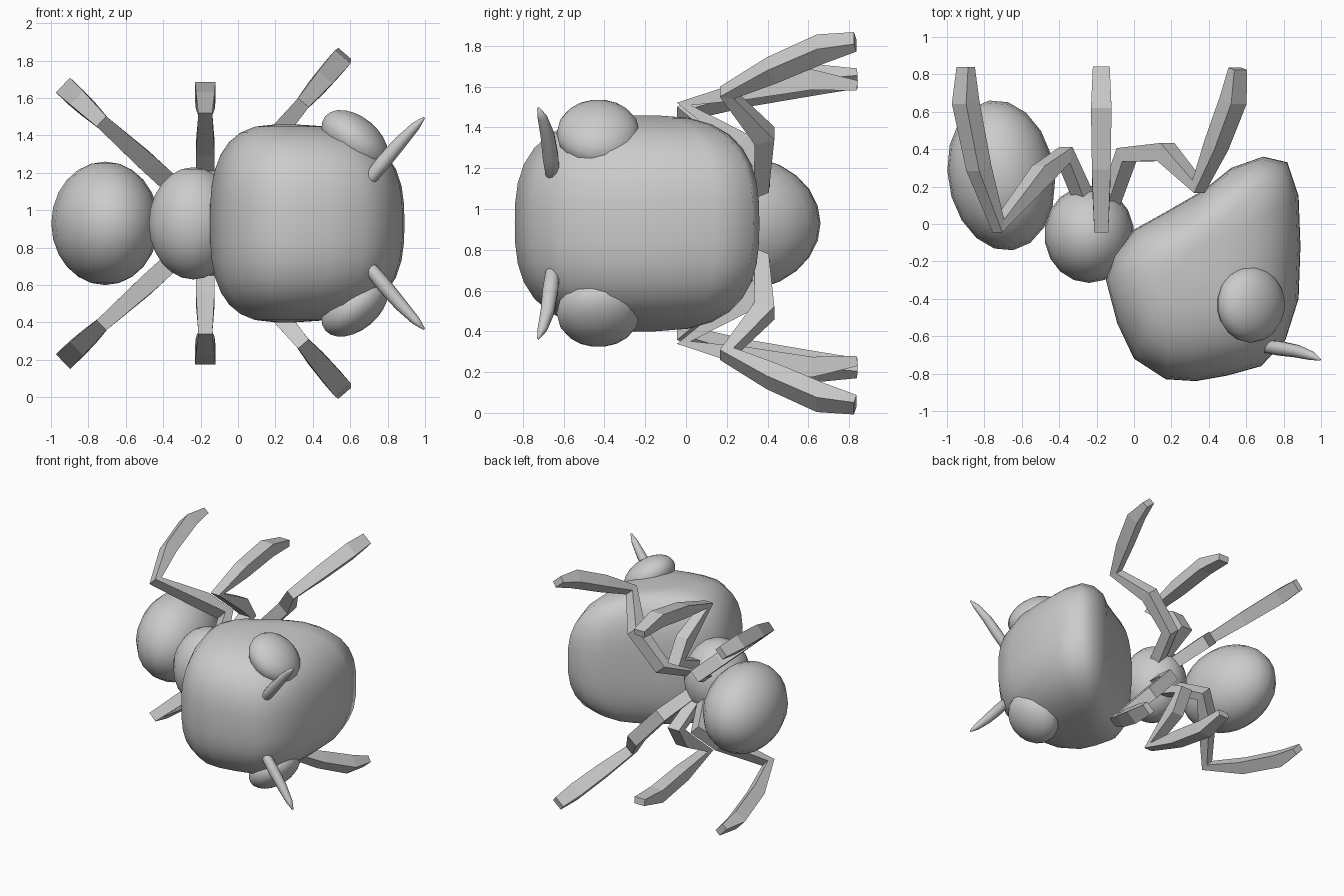
import bpy, bmesh, math
from mathutils import Vector, Matrix

if "Cube" in bpy.data.objects:
    bpy.data.objects.remove(bpy.data.objects["Cube"])

MID = 0.93  # height of the symmetry plane


def finish(name, bm, mirror=False, smooth=True):
    bmesh.ops.recalc_face_normals(bm, faces=bm.faces)
    me = bpy.data.meshes.new(name)
    bm.to_mesh(me)
    bm.free()
    for p in me.polygons:
        p.use_smooth = smooth
    ob = bpy.data.objects.new(name, me)
    ob.location.z = MID
    bpy.context.collection.objects.link(ob)
    if mirror:
        m = ob.modifiers.new("Mirror", 'MIRROR')
        m.use_axis = (False, False, True)
        m.use_mirror_merge = False
    return ob


def ellipsoid(name, loc, radii, axis='Z', deg=0, mirror=False):
    bm = bmesh.new()
    m = (Matrix.Translation(loc) @ Matrix.Rotation(math.radians(deg), 4, axis)
         @ Matrix.Diagonal((*radii, 1)))
    bmesh.ops.create_uvsphere(bm, u_segments=18, v_segments=12, radius=1, matrix=m)
    return finish(name, bm, mirror)


def loft(bm, rings):
    loops = [[bm.verts.new(p) for p in r] for r in rings]
    n = len(loops[0])
    for a, b in zip(loops, loops[1:]):
        for i in range(n):
            j = (i + 1) % n
            bm.faces.new((a[i], a[j], b[j], b[i]))
    bm.faces.new(loops[0])
    bm.faces.new(loops[-1])


# abdomen and thorax
ellipsoid("abdomen", (-0.71, 0.26, 0), (0.285, 0.405, 0.33), 'Z', 9)
ellipsoid("thorax", (-0.24, -0.055, 0), (0.24, 0.26, 0.30))

# head: side outline scaled towards both cheeks
outline = [(-.15, -.30), (-.11, -.17), (0, -.03), (.18, .07), (.37, .18), (.52, .30),
           (.69, .36), (.82, .33), (.88, .15), (.89, -.12), (.88, -.40), (.81, -.62),
           (.68, -.76), (.5, -.81), (.33, -.84), (.17, -.83), (0, -.72), (-.09, -.53)]
cx, cy, H = 0.24, -0.2, 0.53
rings = []
for k in range(17):
    t = -math.pi / 2 + math.pi * (k + 0.15) / 16.3
    h = math.sin(t)
    s = (1 - abs(h) ** 2.8) ** (1 / 2.8)
    rings.append([(cx + (x - cx) * s, cy + (y - cy) * s, H * h) for x, y in outline])
bm = bmesh.new()
loft(bm, rings)
finish("head", bm)

# eyes
ellipsoid("eyes", (0.625, -0.43, 0.44), (0.21, 0.205, 0.13), 'Y', 40, True)

# antennae: curved tapering horns
pts = [(.69, -.655, .22), (.71, -.655, .245), (.78, -.665, .33), (.87, -.68, .435),
       (.95, -.705, .52), (.995, -.725, .565)]
rad = [.022, .036, .04, .035, .024, .006]
rings = []
for i, p in enumerate(pts):
    t = (Vector(pts[min(i + 1, 5)]) - Vector(pts[max(i - 1, 0)])).normalized()
    u = t.cross(Vector((0, 1, 0))).normalized()
    v = t.cross(u)
    rings.append([Vector(p) + rad[i] * (math.cos(a) * u + math.sin(a) * v)
                  for a in [math.tau * k / 10 for k in range(10)]])
bm = bmesh.new()
loft(bm, rings)
finish("antennae", bm, True)


# legs: square-section, each bending within one plane
def leg(name, path):
    depth = [.08, .085, .10, .07, .095, .10, .05]
    width = [.09, .10, .10, .075, .10, .11, .09]
    P = [Vector((x, y, z - MID)) for x, y, z in path]
    d = P[-1] - P[0]
    side = Vector((d.x, 0, d.z)).cross(Vector((0, 1, 0))).normalized()
    rings = []
    for i, p in enumerate(P):
        a = (p - P[i - 1]).normalized() if i else Vector()
        b = (P[i + 1] - p).normalized() if i < len(P) - 1 else Vector()
        n = side.cross((a + b).normalized()).normalized()
        w, h = side * width[i] / 2, n * depth[i] / 2
        rings.append([p + w + h, p - w + h, p - w - h, p + w - h])
    bm = bmesh.new()
    loft(bm, rings)
    finish(name, bm, True, False)


leg("front_legs", [(-.13, .12, 1.03), (-.04, .37, 1.13), (.17, .385, 1.36), (.345, .20, 1.57),
                   (.44, .42, 1.68), (.53, .66, 1.785), (.555, .83, 1.82)])
leg("middle_legs", [(-.175, .12, 1.08), (-.175, .37, 1.20), (-.175, .27, 1.33), (-.175, -.01, 1.515),
                    (-.175, .30, 1.585), (-.175, .62, 1.635), (-.175, .84, 1.605)])
leg("back_legs", [(-.26, .12, 1.03), (-.37, .37, 1.15), (-.49, .27, 1.26), (-.725, -.01, 1.47),
                  (-.83, .30, 1.57), (-.90, .65, 1.635), (-.90, .84, 1.64)])
